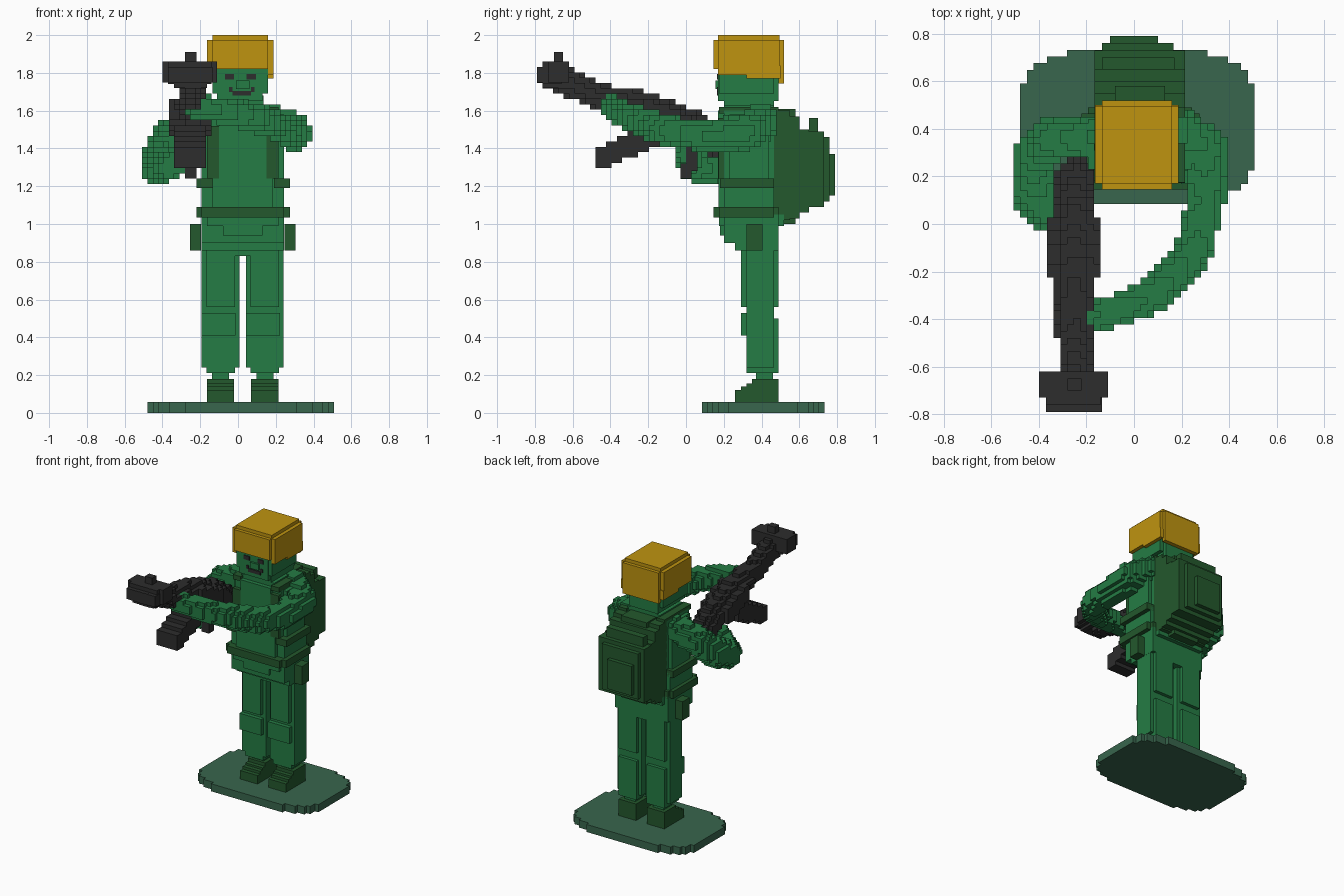
import bpy, bmesh, math
from mathutils import Vector

V = 2 / 71          # voxel size
CX = 0.025          # body centre line


def material(name, rgb):
    m = bpy.data.materials.new(name)
    m.diffuse_color = (*rgb, 1)
    return m


GREEN = material("uniform_green", (0.018, 0.20, 0.058))
DARK = material("dark_green", (0.017, 0.098, 0.026))
BASE = material("base_green", (0.04, 0.133, 0.074))
YELLOW = material("helmet_yellow", (0.52, 0.296, 0.005))
BLACK = material("gun_black", (0.026, 0.026, 0.026))


def finish(name, bm, mat):
    bmesh.ops.recalc_face_normals(bm, faces=bm.faces)
    me = bpy.data.meshes.new(name)
    bm.to_mesh(me)
    bm.free()
    me.materials.append(mat)
    ob = bpy.data.objects.new(name, me)
    bpy.context.collection.objects.link(ob)
    return ob


def boxes(name, mat, specs):
    """One object from blocks given as x0, x1, y0, y1, z0, z1."""
    bm = bmesh.new()
    for x0, x1, y0, y1, z0, z1 in specs:
        vs = bmesh.ops.create_cube(bm, size=1)["verts"]
        for v in vs:
            v.co = (x0 if v.co.x < 0 else x1, y0 if v.co.y < 0 else y1,
                    z0 if v.co.z < 0 else z1)
    return finish(name, bm, mat)


def voxels(name, mat, lo, hi, inside):
    """Blocky shell around every grid cell whose centre passes the test."""
    a = [math.floor(c / V) for c in lo]
    b = [math.ceil(c / V) for c in hi]
    cells = {(i, j, k) for i in range(a[0], b[0]) for j in range(a[1], b[1])
             for k in range(a[2], b[2])
             if inside(Vector(((i + .5) * V, (j + .5) * V, (k + .5) * V)))}
    bm = bmesh.new()
    cache = {}

    def vert(p):
        if p not in cache:
            cache[p] = bm.verts.new([c * V for c in p])
        return cache[p]

    for c in cells:
        for ax in range(3):
            for s in (0, 1):
                n = list(c)
                n[ax] += 2 * s - 1
                if tuple(n) in cells:
                    continue
                u, w = (ax + 1) % 3, (ax + 2) % 3
                quad = []
                for du, dw in ((0, 0), (1, 0), (1, 1), (0, 1)):
                    p = list(c)
                    p[ax] += s
                    p[u] += du
                    p[w] += dw
                    quad.append(vert(tuple(p)))
                bm.faces.new(quad if s else quad[::-1])
    return finish(name, bm, mat)


def limb(name, mat, path):
    """Voxel tube through (x, y, z, radius) points."""
    pts = [(Vector(p[:3]), p[3]) for p in path]
    R = max(p[3] for p in path) + V

    def inside(q):
        for (p0, r0), (p1, r1) in zip(pts, pts[1:]):
            d = p1 - p0
            t = max(0, min(1, (q - p0).dot(d) / d.length_squared))
            if (q - p0 - d * t).length < r0 + (r1 - r0) * t:
                return True
        return False

    lo = [min(p[i] for p in path) - R for i in range(3)]
    hi = [max(p[i] for p in path) + R for i in range(3)]
    return voxels(name, mat, lo, hi, inside)


# base plate: rounded-oblong outline
voxels("base", BASE, (-0.52, 0.05, 0), (0.52, 0.78, 2 * V),
       lambda q: abs((q.x / V - .5) / 17.5) ** 3.7 + abs((q.y / V - 14.5) / 11.5) ** 3.7 < 1)

# legs and boots, one per side
for side, s in (("left", 1), ("right", -1)):
    c = CX + s * 0.117
    boxes(side + "_leg", GREEN, [
        (c - .10, c + .10, .32, .465, .24, .86), (c - .075, c + .075, .29, .49, .56, .86),
        (c - .075, c + .075, .32, .49, .21, .50), (c - .10, c + .08, .29, .40, .41, .53),
        (c - .075, c + .075, .33, .465, .46, .60), (c - .045, c + .045, .37, .46, .15, .24)])
    boxes(side + "_boot", DARK, [
        (c - .072, c + .072, .26, .49, .056, .12), (c - .072, c + .072, .29, .49, .12, .14),
        (c - .072, c + .072, .32, .49, .14, .155), (c - .072, c + .072, .35, .49, .155, .18)])
    # hip pouch
    x = CX + s * 0.25
    boxes(side + "_pouch", DARK, [(x - .03, x + .03, .32, .405, .86, 1.0)])

# pelvis and torso
boxes("pelvis", GREEN, [
    (-.193, .243, .20, .49, .90, 1.05), (-.165, .215, .175, .52, .99, 1.05),
    (-.193, .243, .26, .49, .86, .90), (-.165, .215, .29, .49, .83, .87),
    (-.08, .13, .18, .3, .94, 1.05)])
boxes("torso", GREEN, [
    (-.193, .243, .20, .465, 1.05, 1.22), (-.165, .215, .20, .465, 1.22, 1.60),
    (-.193, .243, .23, .44, 1.22, 1.58), (-.10, .15, .17, .465, 1.24, 1.60),
    (-.135, .185, .172, .4, 1.08, 1.24), (-.11, .16, .20, .465, 1.58, 1.63)])
boxes("waist_belt", DARK, [
    (-.193, .243, .145, .49, 1.035, 1.09), (-.22, .275, .175, .465, 1.035, 1.09)])
boxes("upper_belt", DARK, [
    (-.22, -.135, .18, .465, 1.19, 1.24), (.19, .275, .18, .465, 1.19, 1.24)])
boxes("pack_straps", DARK, [
    (-.165, -.08, .172, .21, 1.24, 1.36), (-.165, -.10, .172, .21, 1.36, 1.52),
    (.13, .215, .172, .21, 1.24, 1.40), (.15, .215, .172, .21, 1.40, 1.56),
    (-.165, -.10, .175, .49, 1.585, 1.62), (.15, .215, .175, .49, 1.585, 1.62)])

# backpack in stepped layers with a bedroll on top
boxes("backpack", DARK, [
    (-.165, .215, .46, .55, 1.02, 1.60), (-.165, .215, .46, .60, 1.03, 1.57),
    (-.165, .215, .46, .65, 1.06, 1.50), (-.165, .215, .46, .73, 1.09, 1.49),
    (-.135, .165, .46, .76, 1.12, 1.46), (-.10, .10, .46, .79, 1.15, 1.37),
    (-.08, .13, .46, .58, 1.0, 1.61), (-.135, .17, .65, .70, 1.48, 1.56)])

# head and neck
boxes("head", GREEN, [
    (-.085, .135, .20, .465, 1.60, 1.68), (-.135, .16, .175, .465, 1.69, 1.85),
    (-.11, .13, .17, .49, 1.65, 1.85), (-.01, .06, .155, .2, 1.715, 1.76)])
boxes("eyes", BLACK, [(x - .024, x + .024, .163, .171, 1.765, 1.795) for x in (-.045, .07)])
boxes("mouth", BLACK, [
    (-.03, .07, .163, .171, 1.68, 1.705), (-.048, -.03, .163, .171, 1.70, 1.725),
    (.07, .088, .163, .171, 1.70, 1.725)])

# helmet: rounded by stepped blocks, longer at the sides and nape
boxes("helmet", YELLOW, [
    (-.163, .187, .17, .495, 1.83, 1.975), (-.135, .16, .145, .52, 1.82, 1.975),
    (-.135, .16, .17, .495, 1.82, 2.0), (-.163, -.135, .17, .50, 1.79, 1.84),
    (.16, .187, .17, .50, 1.79, 1.84), (-.163, -.135, .32, .50, 1.77, 1.80),
    (.16, .187, .32, .50, 1.77, 1.80), (-.135, .16, .49, .52, 1.745, 1.84)])

# arms
limb("right_arm", GREEN, [
    (-.15, .36, 1.52, .085), (-.36, .355, 1.46, .09), (-.42, .27, 1.36, .095),
    (-.42, .13, 1.305, .095), (-.37, .04, 1.30, .075), (-.28, .0, 1.36, .06)])
limb("left_arm", GREEN, [
    (.18, .40, 1.54, .095), (.29, .32, 1.49, .1), (.305, .10, 1.46, .08),
    (.25, -.12, 1.50, .08), (.10, -.29, 1.56, .078), (-.08, -.365, 1.60, .07),
    (-.22, -.40, 1.62, .065)])

# gun: body, receiver, muzzle, sight, magazine and grip
GX = -0.25
limb("gun_barrel", BLACK, [
    (GX, -.72, 1.79, .075), (GX, -.45, 1.67, .07), (GX, -.2, 1.62, .08),
    (GX, .05, 1.51, .085), (GX, .2, 1.41, .08)])
voxels("gun_receiver", BLACK, (-.4, -.25, 1.3), (-.1, .05, 1.8),
       lambda q: abs(q.x - GX) < .115 and -.23 < q.y < .03
       and abs(q.z - (1.52 - .42 * q.y)) < .06)
boxes("gun_muzzle", BLACK, [
    (-.37, -.135, -.79, -.65, 1.75, 1.83), (-.40, -.11, -.73, -.62, 1.75, 1.86),
    (-.34, -.165, -.76, -.65, 1.72, 1.86), (-.37, -.14, -.76, -.66, 1.74, 1.86),
    (-.28, -.22, -.70, -.65, 1.85, 1.91)])
voxels("gun_magazine", BLACK, (-.33, -.48, 1.28), (-.17, -.12, 1.58),
       lambda q: abs(q.x - GX) < .075 and -.47 < q.y < -.14
       and abs(q.z - (1.55 + .45 * q.y)) < .065 and q.z > 1.29)
boxes("gun_grip", BLACK, [
    (-.28, -.22, -.03, .03, 1.24, 1.32), (-.28, -.22, .0, .06, 1.28, 1.45)])
